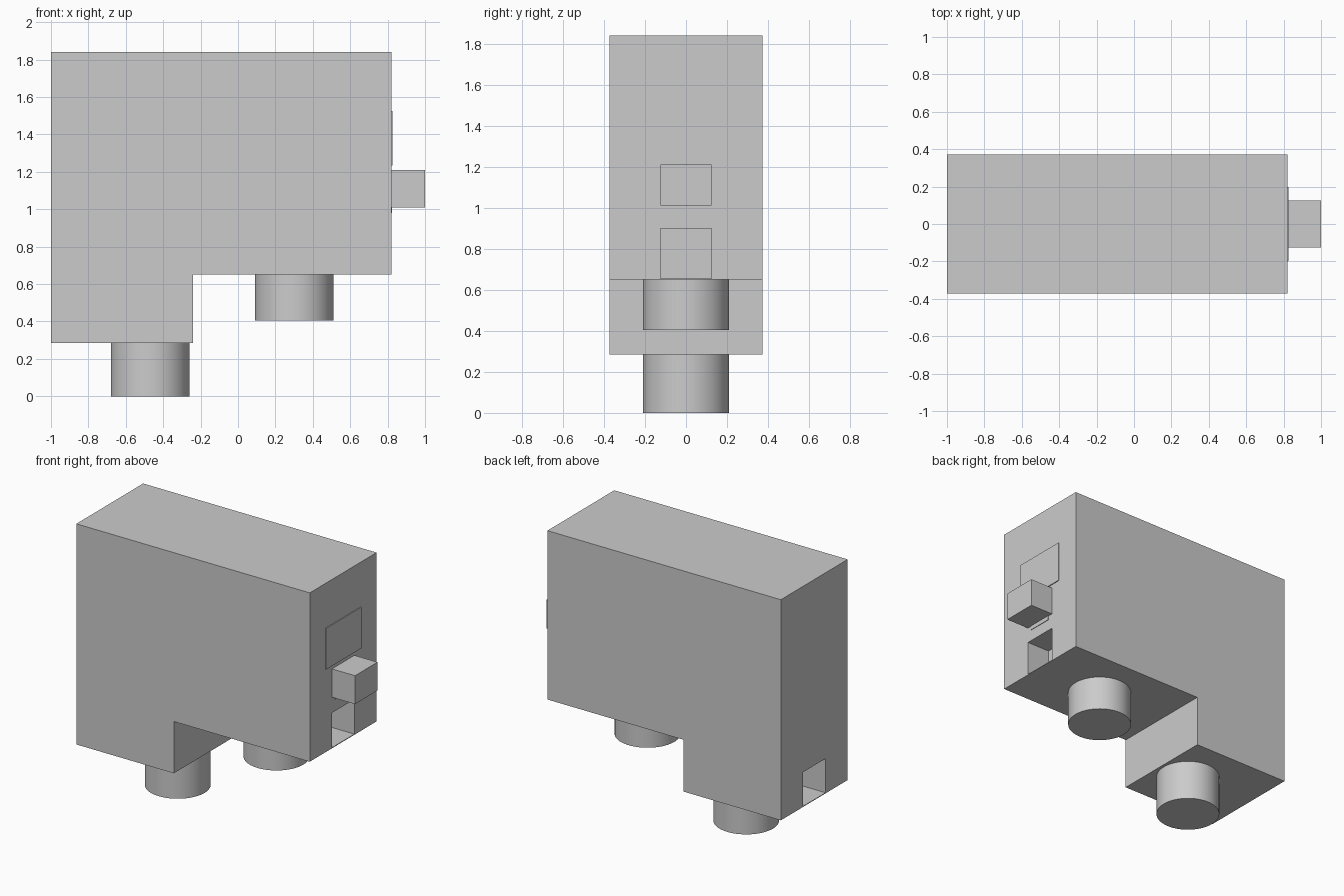
import bpy, bmesh
from mathutils import Vector

if "Cube" in bpy.data.objects:
    bpy.data.objects.remove(bpy.data.objects["Cube"])


def mesh_object(name, bm):
    bmesh.ops.recalc_face_normals(bm, faces=bm.faces)
    mesh = bpy.data.meshes.new(name)
    bm.to_mesh(mesh)
    bm.free()
    ob = bpy.data.objects.new(name, mesh)
    bpy.context.collection.objects.link(ob)
    return ob


def box(name, lo, hi):
    lo, hi = Vector(lo), Vector(hi)
    bm = bmesh.new()
    bmesh.ops.create_cube(bm, size=1)
    bmesh.ops.scale(bm, vec=hi - lo, verts=bm.verts)
    bmesh.ops.translate(bm, vec=(lo + hi) / 2, verts=bm.verts)
    return mesh_object(name, bm)


def extruded_profile(name, points, half_width):
    bm = bmesh.new()
    face = bm.faces.new([bm.verts.new((x, -half_width, z)) for x, z in points])
    new = bmesh.ops.extrude_face_region(bm, geom=[face])["geom"]
    verts = [g for g in new if isinstance(g, bmesh.types.BMVert)]
    bmesh.ops.translate(bm, vec=(0, 2 * half_width, 0), verts=verts)
    return mesh_object(name, bm)


def peg(name, x, z0, z1, radius=0.21):
    bpy.ops.mesh.primitive_cylinder_add(vertices=64, radius=radius, depth=z1 - z0,
                                        location=(x, 0, (z0 + z1) / 2))
    bpy.context.object.name = name
    bpy.ops.object.shade_smooth_by_angle()


# Stepped body
body = extruded_profile("body", [(-1, 0.285), (-0.24, 0.285), (-0.24, 0.65),
                                 (0.82, 0.65), (0.82, 1.84), (-1, 1.84)], 0.372)

# Socket pockets at the lower edge of each end
pockets = (("right_socket_cutter", (0.64, -0.125, 0.655), (0.9, 0.125, 0.9)),
           ("left_socket_cutter", (-1.1, -0.125, 0.29), (-0.82, 0.125, 0.53)))
for name, lo, hi in pockets:
    cutter = box(name, lo, hi)
    cutter.hide_render = True
    cutter.hide_set(True)
    cutter.display_type = 'WIRE'
    mod = body.modifiers.new(name, 'BOOLEAN')
    mod.operation = 'DIFFERENCE'
    mod.solver = 'EXACT'
    mod.object = cutter

# Round pegs under the foot and under the overhang
peg("foot_peg", -0.47, 0.0, 0.285)
peg("overhang_peg", 0.30, 0.405, 0.65)

# End fittings: plug, the small lip below it, and the thin plate above
box("plug", (0.82, -0.125, 1.01), (1.0, 0.125, 1.21))
box("plug_lip", (0.815, -0.09, 0.98), (0.824, 0.09, 1.01))
box("end_plate", (0.815, -0.197, 1.235), (0.826, 0.197, 1.525))
